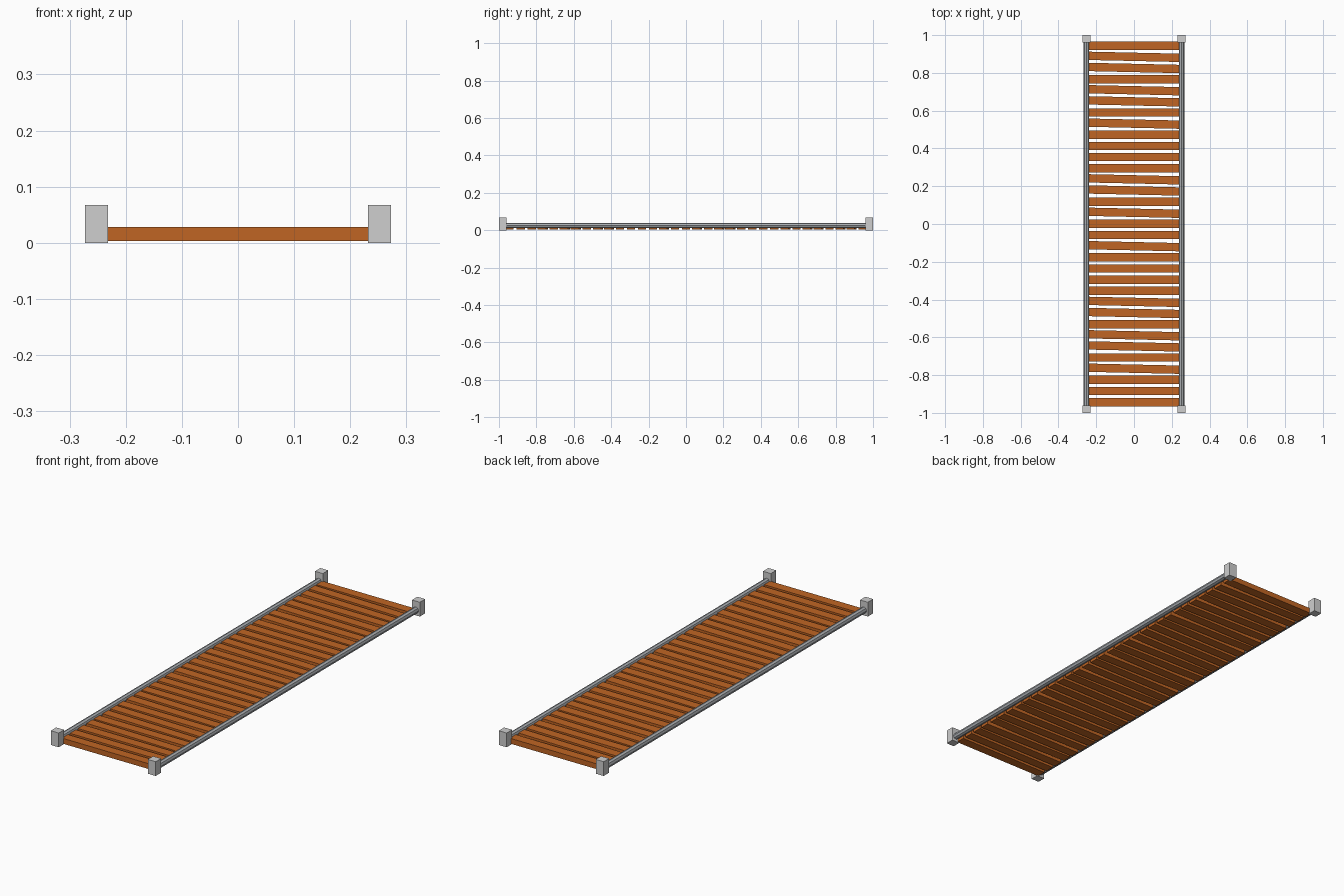
import bpy
import math

if "Cube" in bpy.data.objects:
    bpy.data.objects.remove(bpy.data.objects["Cube"], do_unlink=True)


def material(name, colour):
    m = bpy.data.materials.new(name)
    m.use_nodes = True
    m.diffuse_color = colour
    m.node_tree.nodes["Principled BSDF"].inputs["Base Color"].default_value = colour
    return m


wood = material("orange wood", (0.53, 0.13, 0.017, 1))
pale = material("pale grey post", (0.62, 0.62, 0.62, 1))
steel = material("grey rail", (0.40, 0.42, 0.44, 1))


def finish(name, mat):
    ob = bpy.context.object
    ob.name = name
    ob.data.materials.append(mat)
    return ob


def box(name, centre, size, mat, turn=0):
    bpy.ops.mesh.primitive_cube_add(size=1, location=centre, rotation=(0, 0, turn))
    ob = finish(name, mat)
    ob.scale = size
    return ob


# Corner posts and side rails
for side, x in (("left", 0.252), ("right", -0.252)):
    for end, y in (("front", -0.98), ("back", 0.98)):
        box(f"{end}_{side}_post", (x, y, 0.0335), (0.041, 0.04, 0.067), pale)
    bpy.ops.mesh.primitive_cylinder_add(vertices=8, radius=0.0145, depth=1.93,
                                        location=(x, 0, 0.0255),
                                        rotation=(math.pi / 2, 0, 0))
    finish(f"{side}_rail", steel)

# Deck planks from back to front, some laid slightly askew
count = 33
askew = {1, 2, 4, 5, 7, 12, 13, 15, 18, 23, 24, 26, 27, 29}
for i in range(count):
    y = 0.944 - i * 1.887 / (count - 1)
    turn = -0.022 if i in askew else 0
    box(f"plank_{i + 1}", (0, y, 0.0155), (0.482, 0.044, 0.025), wood, turn)
